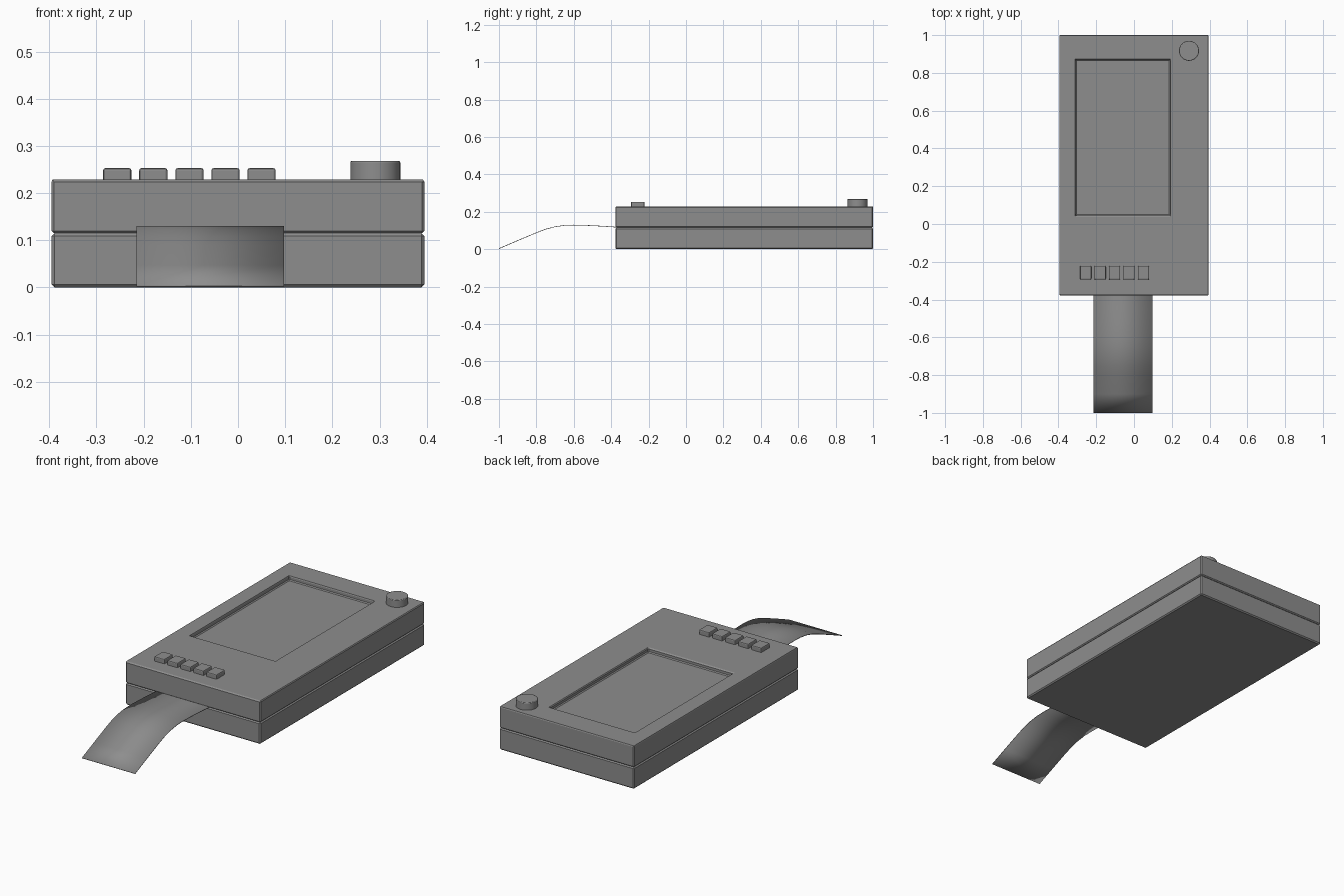
import bpy
import bmesh

cube = bpy.data.objects.get("Cube")
if cube:
    bpy.data.objects.remove(cube, do_unlink=True)

GREY = (0.27, 0.27, 0.27, 1.0)
grey = bpy.data.materials.new("matte_grey")
grey.use_nodes = True
grey.diffuse_color = GREY
grey.node_tree.nodes["Principled BSDF"].inputs["Base Color"].default_value = GREY


def finish(name, bm, bevel=0.0, segments=1, smooth=False):
    """Turn a bmesh into a named object with optional edge bevel and shading."""
    bmesh.ops.recalc_face_normals(bm, faces=bm.faces)
    mesh = bpy.data.meshes.new(name)
    bm.to_mesh(mesh)
    bm.free()
    mesh.materials.append(grey)
    obj = bpy.data.objects.new(name, mesh)
    bpy.context.collection.objects.link(obj)
    if bevel:
        mod = obj.modifiers.new("Bevel", "BEVEL")
        mod.width = bevel
        mod.segments = segments
        mod.limit_method = "ANGLE"
    if smooth:
        bpy.ops.object.select_all(action="DESELECT")
        obj.select_set(True)
        bpy.context.view_layer.objects.active = obj
        bpy.ops.object.shade_smooth_by_angle()
    return obj


def box(x0, x1, y0, y1, z0, z1):
    bm = bmesh.new()
    bmesh.ops.create_cube(bm, size=1)
    for v in bm.verts:
        v.co.x = x1 if v.co.x > 0 else x0
        v.co.y = y1 if v.co.y > 0 else y0
        v.co.z = z1 if v.co.z > 0 else z0
    return bm


HALF_W, FRONT, BACK = 0.395, -0.378, 1.0
SEAM, TOP = 0.115, 0.229

# Lower half of the case
finish("lower_case", box(-HALF_W, HALF_W, FRONT, BACK, 0, SEAM), 0.006)

# Upper half of the case, with a sunken screen
bm = box(-HALF_W, HALF_W, FRONT, BACK, SEAM, TOP)
bm.normal_update()
screen = max(bm.faces, key=lambda f: f.calc_center_median().z)
bmesh.ops.inset_region(bm, faces=[screen], thickness=0.1)
middle = (FRONT + BACK) / 2
for v in screen.verts:
    v.co.x = 0.19 if v.co.x > 0 else -0.31
    v.co.y = 0.87 if v.co.y > middle else 0.045
bmesh.ops.inset_region(bm, faces=[screen], thickness=0.0)
bmesh.ops.translate(bm, verts=screen.verts[:], vec=(0, 0, -0.023))
finish("upper_case", bm, 0.005)

# Row of five push buttons
for i in range(5):
    x = -0.256 + i * 0.0765
    bm = box(x - 0.03, x + 0.03, -0.294, -0.222, TOP - 0.01, 0.253)
    finish(f"push_button_{i + 1}", bm, 0.005, 2)

# Round knob at the back corner
bm = bmesh.new()
bmesh.ops.create_cone(bm, cap_ends=True, segments=48, radius1=0.053,
                      radius2=0.053, depth=0.05)
bmesh.ops.translate(bm, verts=bm.verts, vec=(0.291, 0.917, 0.243))
finish("round_knob", bm, 0.003, 2, smooth=True)

# Flat ribbon that leaves the seam and droops to the ground
path = [(-1.0, 0.003), (-0.9, 0.046), (-0.8, 0.088), (-0.75, 0.107),
        (-0.7, 0.12), (-0.65, 0.127), (-0.6, 0.129), (-0.53, 0.127),
        (-0.45, 0.123), (-0.378, 0.118), (-0.3, 0.115)]
bm = bmesh.new()
rows = [[bm.verts.new((x, y, z)) for x in (-0.215, 0.097)] for y, z in path]
for a, b in zip(rows, rows[1:]):
    bm.faces.new((a[0], a[1], b[1], b[0]))
ribbon = finish("flat_ribbon", bm, smooth=True)
solid = ribbon.modifiers.new("Thickness", "SOLIDIFY")
solid.thickness = 0.003
solid.offset = 0
# Keep the thickness ahead of the smoothing so the thin edges stay crisp
ribbon.modifiers.move(len(ribbon.modifiers) - 1, 0)
